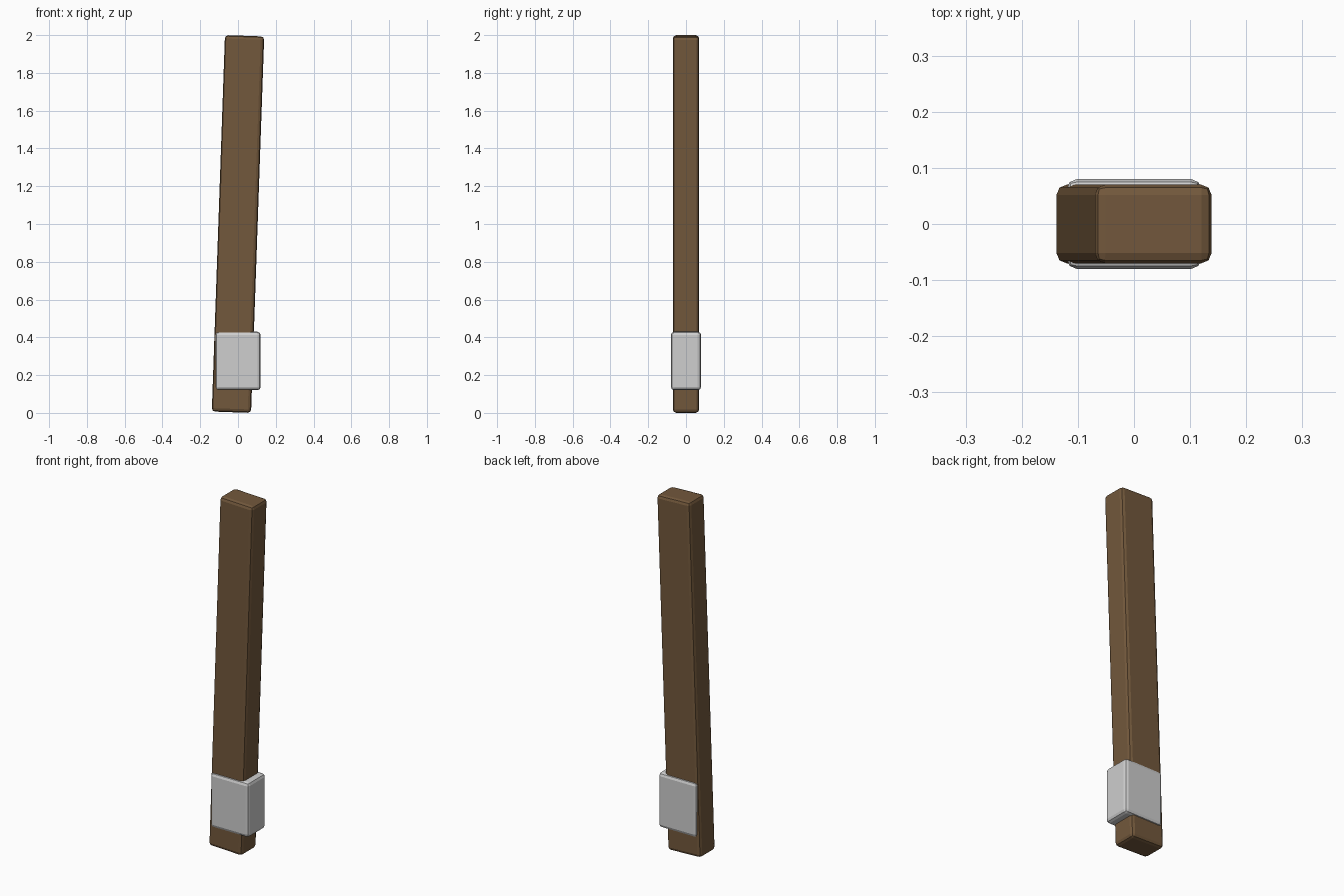
import bpy, math

old = bpy.data.objects.get("Cube")
if old:
    bpy.data.objects.remove(old, do_unlink=True)


def material(name, rgb):
    mat = bpy.data.materials.new(name)
    mat.use_nodes = True
    mat.diffuse_color = (*rgb, 1)
    mat.node_tree.nodes["Principled BSDF"].inputs["Base Color"].default_value = (*rgb, 1)
    return mat


def rounded_box(name, size, centre, tilt, bevel, mat):
    bpy.ops.mesh.primitive_cube_add(size=1, location=centre, rotation=(0, tilt, 0))
    obj = bpy.context.object
    obj.name = name
    obj.scale = size
    bpy.ops.object.transform_apply(location=False, rotation=False, scale=True)
    mod = obj.modifiers.new("Rounded edges", 'BEVEL')
    mod.width = bevel
    mod.segments = 2
    obj.data.materials.append(mat)
    return obj


wood = material("brown wood", (0.17, 0.098, 0.045))
metal = material("light grey metal", (0.62, 0.62, 0.62))

# Leaning wooden post
rounded_box("post", (0.208, 0.14, 1.994), (0, 0, 1), math.radians(2), 0.018, wood)

# Upright metal band near the foot
rounded_box("band", (0.24, 0.16, 0.31), (0, 0, 0.275), 0, 0.018, metal)
